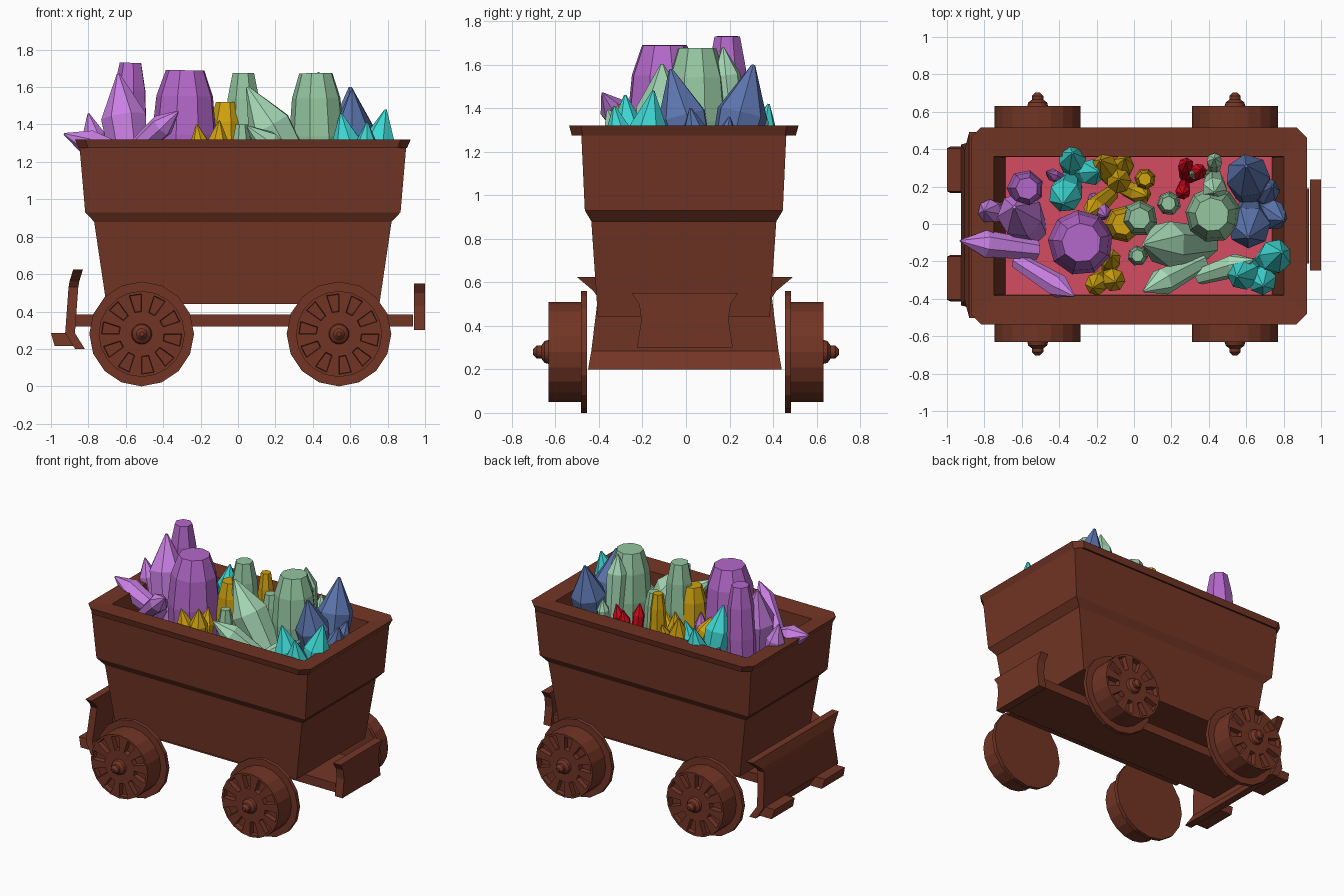
import bpy, bmesh, math, random
from mathutils import Vector

if "Cube" in bpy.data.objects:
    bpy.data.objects.remove(bpy.data.objects["Cube"])
random.seed(4)
TAU = 2 * math.pi


def material(name, rgb):
    m = bpy.data.materials.new(name)
    lin = [(((c / 255) + 0.055) / 1.055) ** 2.4 for c in rgb]
    m.diffuse_color = (*lin, 1)
    m.use_nodes = True
    m.node_tree.nodes["Principled BSDF"].inputs["Base Color"].default_value = m.diffuse_color
    return m


MAT = {n: material(n, bytes.fromhex(h)) for n, h in {
    "brown": "723525", "pink": "d44c62", "purple": "b468ca", "orchid": "ca80e4",
    "mint": "94c6a0", "light_mint": "a6d9b6", "gold": "d0a30f", "red": "d00a1c",
    "turquoise": "3ed6d2", "blue": "5c75ae"}.items()}


def finish(name, bm, mat="brown"):
    bmesh.ops.recalc_face_normals(bm, faces=bm.faces)
    me = bpy.data.meshes.new(name)
    bm.to_mesh(me)
    bm.free()
    me.materials.append(MAT[mat])
    ob = bpy.data.objects.new(name, me)
    bpy.context.collection.objects.link(ob)
    return ob


def loft(rings, caps=(True, True)):
    """Skin a list of equal-length point rings."""
    bm = bmesh.new()
    vs = [[bm.verts.new(p) for p in r] for r in rings]
    n = len(vs[0])
    for a, b in zip(vs, vs[1:]):
        for i in range(n):
            j = (i + 1) % n
            bm.faces.new((a[i], a[j], b[j], b[i]))
    for want, ring in zip(caps, (vs[0], vs[-1])):
        if want:
            bm.faces.new(ring)
    return bm


def rect(hx, hy, z, c=0.0, cx=.026, cy=-.01):
    """Rectangle ring of half sizes hx, hy at height z, corners cut by c."""
    pts = []
    for sx, sy in ((-1, -1), (1, -1), (1, 1), (-1, 1)):
        cut = [(sx * hx, sy * (hy - c)), (sx * (hx - c), sy * hy)]
        if sx * sy < 0:
            cut.reverse()
        pts += [(cx + x, cy + y, z) for x, y in (cut if c else cut[:1])]
    return pts


# Bin: stepped tapering tub, rim with cut corners, lining and floor
finish("bin_body", loft([rect(.73, .395, .44), rect(.795, .425, .88),
                         rect(.843, .455, .93), rect(.875, .472, 1.3)], (True, False)))
finish("bin_rim", loft([rect(.87, .47, 1.3, .005), rect(.878, .515, 1.275, .05),
                        rect(.898, .527, 1.32, .055), rect(.775, .372, 1.31, .002),
                        rect(.713, .367, 1, .002)], (False, False)))
finish("bin_floor", loft([rect(.72, .37, z) for z in (.99, 1)]), "pink")

# Chassis beam
finish("chassis_beam", loft([rect(.91, .2, z) for z in (.32, .385)]))


# End plates: rows of (z, plate centre x, half width)
def end_plate(name, thick, rows):
    finish(name, loft([rect(thick, w, z, cx=x, cy=-.005) for z, x, w in rows]))


end_plate("rear_bumper", .026, [(.2, -.845, .445), (.285, -.898, .43), (.53, -.88, .4),
                                (.56, -.875, .42), (.625, -.855, .497)])
end_plate("front_hitch", .03, [(.3, .97, .22), (.43, .97, .2), (.5, .97, .21), (.55, .97, .243)])

# Bumper feet
for s in (-1, 1):
    finish("bumper_foot", loft([rect(.07, .125, .215, cx=-.91, cy=s * .29),
                                rect(.05, .115, .285, cx=-.95, cy=s * .29)]))


# Wheels: lathed around y, with recessed windows between the spokes
def lathe(prof, n, cx, cz, s):
    return loft([[(cx + r * math.sin(TAU * i / n), s * y, cz - r * math.cos(TAU * i / n))
                  for i in range(n)] for r, y in prof])


AXLE = .28
for cx in (-.515, .54):
    for s in (-1, 1):
        finish("wheel_flange", lathe([(AXLE, .455), (AXLE, .483)], 16, cx, AXLE, s))
        bm = lathe([(.23, .48), (.23, .632), (.215, .632), (.12, .632), (.055, .632),
                    (.05, .65), (.03, .665), (.03, .685), (.012, .703)], 20, cx, AXLE, s)
        bmesh.ops.recalc_face_normals(bm, faces=bm.faces)
        windows = []
        for f in bm.faces:
            m = f.calc_center_median()
            dx, dz = m.x - cx, m.z - AXLE
            sector = int(math.atan2(dx, dz) % TAU / (TAU / 20))
            if abs(m.y) > .63 and .14 < math.hypot(dx, dz) < .2 and sector % 2:
                windows.append(f)
        bmesh.ops.inset_individual(bm, faces=windows, thickness=.004, depth=-.035)
        finish("wheel", bm)


# Crystals: faceted prism from base to tip, ending in a point or a flat top
def crystal(color, base, tip, r, flat=False, n=7):
    base, tip = Vector(base), Vector(tip)
    length = (tip - base).length
    q = (tip - base).to_track_quat('Z', 'Y')
    turn = random.random() * TAU
    shoulder = max(.45, 1 - 1.9 * r / length)
    prof = [(.9, 0), (1, .5), (.88, .8), (.6, 1)] if flat else [(.7, 0), (1, shoulder), (.07, 1)]
    finish(color + "_crystal", loft([[base + q @ Vector((
        k * r * math.cos(turn + TAU * i / n), k * r * math.sin(turn + TAU * i / n), t * length))
        for i in range(n)] for k, t in prof]), color)


# Upright flat-topped columns
def column(color, x, y, z, r):
    crystal(color, (x, y, 1), (x * .97, y, z), r, True, 9 if r > .14 else 7)


column("purple", -.29, -.1, 1.69, .175)
column("purple", -.59, .19, 1.73, .1)
column("gold", -.06, 0, 1.52, .1)
column("gold", .06, .24, 1.52, .058)
column("mint", .03, .03, 1.675, .098)
column("mint", .43, .05, 1.675, .15)
column("mint", .19, .11, 1.45, .065)
column("mint", .02, -.17, 1.4, .055)


# Pointed clusters: tips fan out from a shared root, thicker when taller
def cluster(color, root, slim, *tips):
    for x, y, z in tips:
        base = (root[0] + .25 * (x - root[0]), root[1] + .25 * (y - root[1]), 1)
        crystal(color, base, (x, y, z), slim * (z - 1))


cluster("orchid", (-.52, -.06), .185, (-.64, .09, 1.67))
cluster("orchid", (-.66, .06), .14, (-.8, .07, 1.46))
cluster("purple", (-.24, .17), .12, (-.15, .04, 1.36), (-.47, .28, 1.28))
cluster("turquoise", (-.33, .27), .18, (-.38, .11, 1.5), (-.19, .28, 1.4), (-.33, .38, 1.42))
cluster("gold", (-.08, .2), .16, (-.08, .24, 1.42), (-.18, .34, 1.44), (-.05, .35, 1.36),
        (.07, .15, 1.36), (-.25, .05, 1.36))
cluster("gold", (-.14, -.26), .15, (-.12, -.17, 1.37), (-.22, -.34, 1.4), (-.1, -.31, 1.42))
cluster("light_mint", (.43, .27), .1, (.43, .17, 1.68), (.43, .35, 1.42), (.31, .27, 1.34))
cluster("red", (.27, .23), .115, (.28, .33, 1.37), (.36, .29, 1.38), (.26, .16, 1.36))
cluster("blue", (.63, .12), .2, (.6, .31, 1.6), (.61, -.07, 1.58), (.8, .02, 1.4), (.74, .2, 1.36))
cluster("turquoise", (.67, -.23), .19, (.79, -.15, 1.48), (.55, -.28, 1.46), (.69, -.33, 1.41))

# Crystals lying across the load
crystal("orchid", (-.52, -.14, 1.2), (-.93, -.09, 1.35), .075)
crystal("orchid", (-.62, -.2, 1.2), (-.32, -.385, 1.47), .065)
crystal("light_mint", (.38, -.1, 1.02), (.05, -.11, 1.6), .125)
crystal("light_mint", (.36, -.2, 1.12), (.05, -.36, 1.39), .075)
crystal("light_mint", (.35, -.28, 1.14), (.64, -.19, 1.34), .065)
